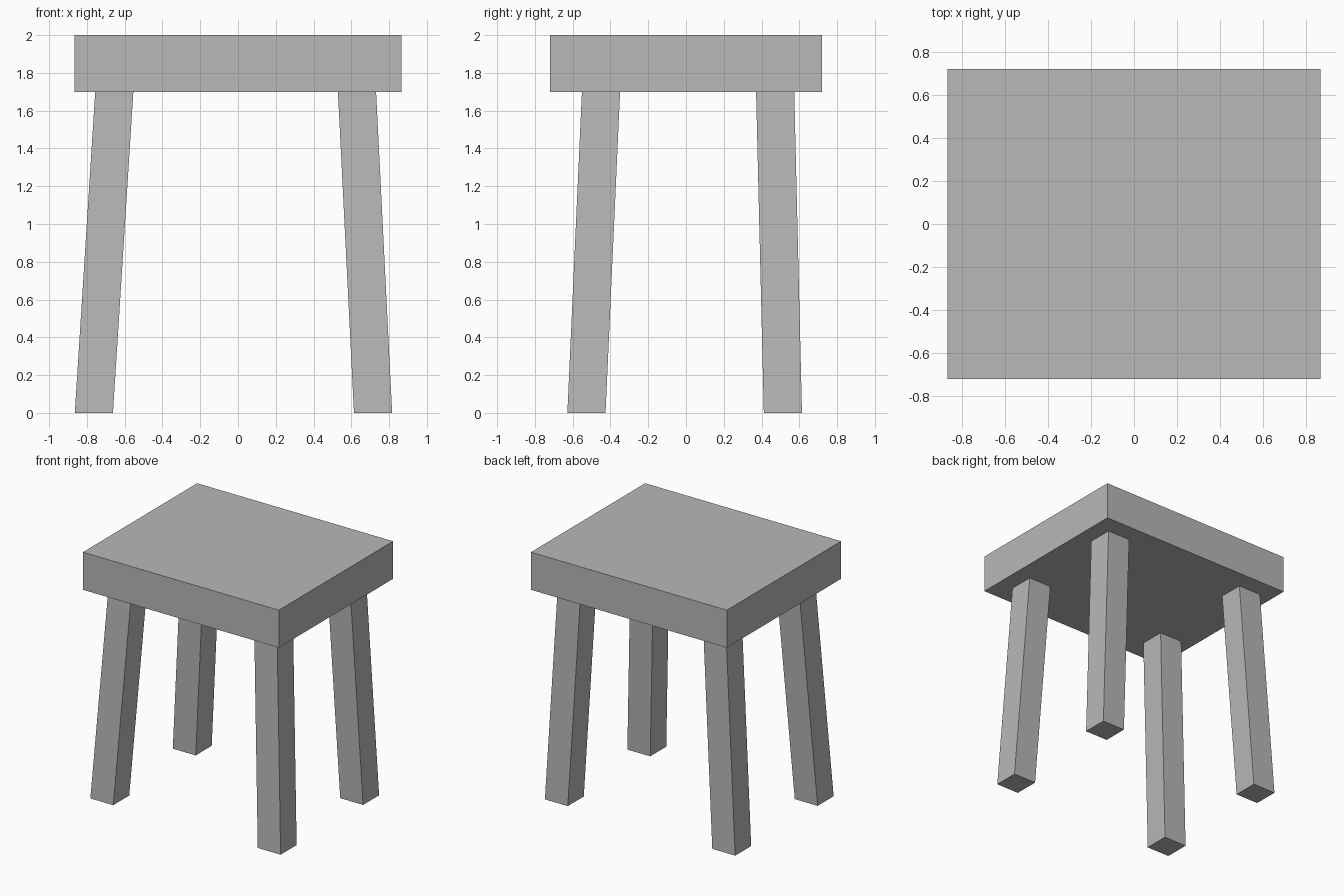
import bpy
import bmesh
from mathutils import Vector

cube = bpy.data.objects.get("Cube")
if cube:
    bpy.data.objects.remove(cube, do_unlink=True)

# Plain grey finish
grey = bpy.data.materials.new("plain grey")
grey.use_nodes = True
colour = (0.48, 0.48, 0.48, 1)
grey.diffuse_color = colour
grey.node_tree.nodes["Principled BSDF"].inputs["Base Color"].default_value = colour


def slanted_block(name, foot, head, width, depth):
    """Box whose end faces stay level while its body leans from foot to head."""
    foot, head = Vector(foot), Vector(head)
    bm = bmesh.new()
    bmesh.ops.create_cube(bm, size=1)
    for v in bm.verts:
        centre = head if v.co.z > 0 else foot
        v.co = centre + Vector((v.co.x * width, v.co.y * depth, 0))
    mesh = bpy.data.meshes.new(name)
    bm.to_mesh(mesh)
    bm.free()
    mesh.materials.append(grey)
    obj = bpy.data.objects.new(name, mesh)
    bpy.context.collection.objects.link(obj)
    return obj


# Thick seat slab
SEAT_BOTTOM = 1.7
slanted_block("seat", (0, 0, SEAT_BOTTOM), (0, 0, 2), 1.73, 1.44)

# Four splayed legs: (foot, head) centres along each axis
sides = {"right": (-0.763, -0.655), "left": (0.715, 0.63)}
ends = {"front": (-0.527, -0.45), "back": (0.513, 0.472)}
for end, (foot_y, head_y) in ends.items():
    for side, (foot_x, head_x) in sides.items():
        slanted_block(f"{end}_{side}_leg", (foot_x, foot_y, 0),
                      (head_x, head_y, SEAT_BOTTOM), 0.202, 0.202)
